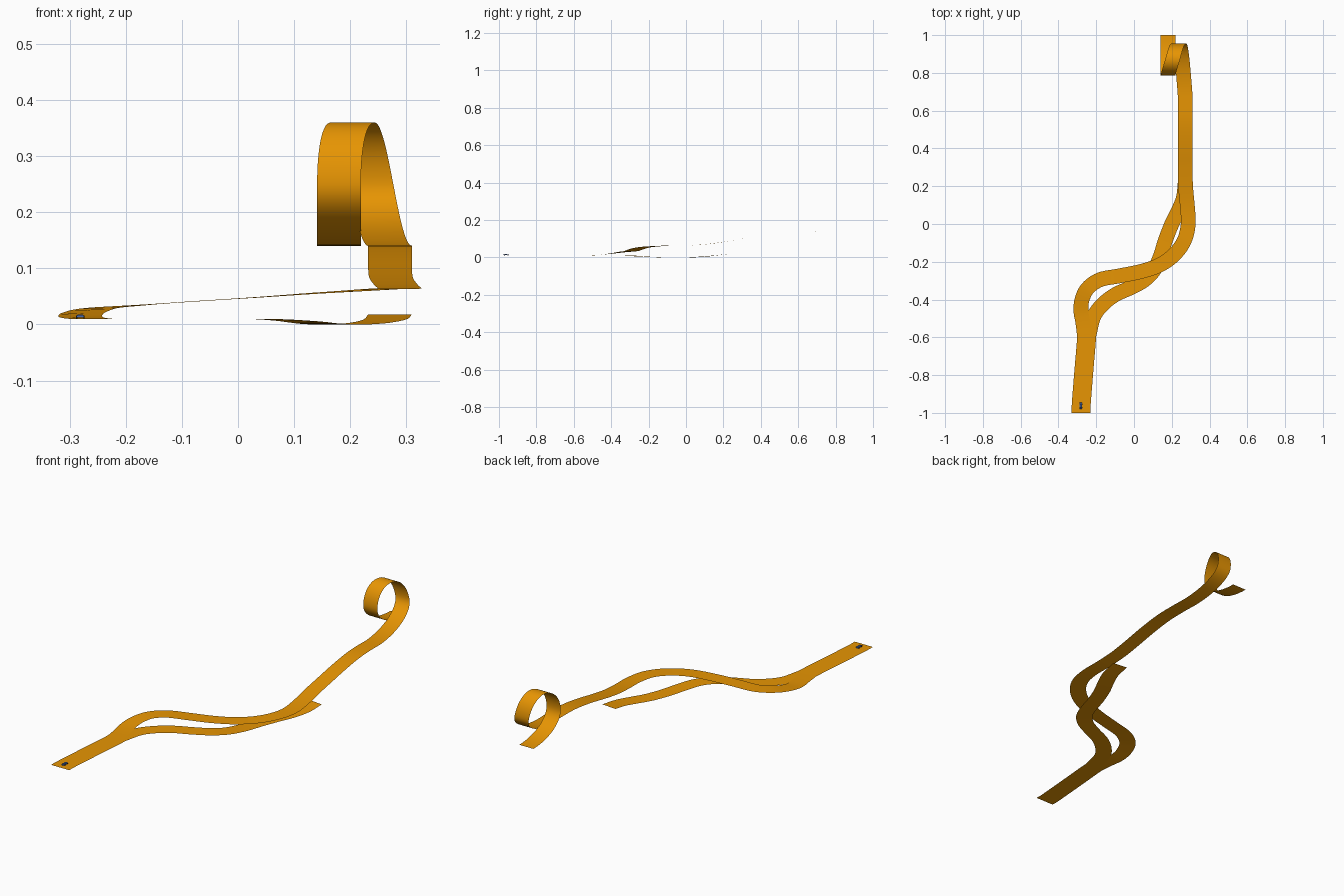
import bpy, bmesh, math
from mathutils import Vector

if "Cube" in bpy.data.objects:
    bpy.data.objects.remove(bpy.data.objects["Cube"])


def material(name, rgb):
    m = bpy.data.materials.new(name)
    m.diffuse_color = (*rgb, 1)
    m.use_nodes = True
    m.node_tree.nodes["Principled BSDF"].inputs["Base Color"].default_value = m.diffuse_color
    return m


ORANGE = material("track orange", (0.80, 0.30, 0.001))
BLUE = material("car blue", (0.06, 0.13, 0.38))
DARK = material("tyre black", (0.015, 0.015, 0.02))


def spline(pts, steps=6):
    """Smooth path through the points (Catmull-Rom)."""
    p = [Vector(q) for q in pts]
    p = [2 * p[0] - p[1]] + p + [2 * p[-1] - p[-2]]
    out = []
    for a, b, c, d in zip(p, p[1:], p[2:], p[3:]):
        for i in range(steps):
            t = i / steps
            out.append(0.5 * (2 * b + (c - a) * t + (2 * a - 5 * b + 4 * c - d) * t * t
                              + (3 * b - a - 3 * c + d) * t ** 3))
    return out + [p[-2]]


def add_mesh(name, bm, mats):
    me = bpy.data.meshes.new(name)
    bm.to_mesh(me)
    bm.free()
    for m in mats:
        me.materials.append(m)
    ob = bpy.data.objects.new(name, me)
    bpy.context.collection.objects.link(ob)
    return ob


def ribbon(name, path, width, sides=None):
    """Thin strip along a path; sides gives a fixed sideways direction per point."""
    bm = bmesh.new()
    rows = []
    for i, p in enumerate(path):
        if sides and sides[i]:
            s = sides[i]
        else:
            t = path[min(i + 1, len(path) - 1)] - path[max(i - 1, 0)]
            s = Vector((t.y, -t.x, 0)).normalized()
        rows.append([bm.verts.new(p - s * width / 2), bm.verts.new(p + s * width / 2)])
    for a, b in zip(rows, rows[1:]):
        f = bm.faces.new((a[0], a[1], b[1], b[0]))
        f.smooth = True
    return add_mesh(name, bm, [ORANGE])


# wide starting strip
ribbon("start_track", spline([(-.28, -1, .01), (-.279, -.95, .01), (-.264, -.76, .01), (-.253, -.63, .01),
                              (-.25, -.56, .01)]), .10)

# lower branch passing underneath
ribbon("lower_branch", spline([
    (-.239, -.59, .01), (-.213, -.49, .01), (-.165, -.425, .01), (-.10, -.375, .01), (-.02, -.338, .01),
    (.05, -.30, .0095), (.105, -.245, .006), (.14, -.17, .002), (.165, -.09, .0002), (.2, 0, .0002),
    (.235, .07, .003), (.262, .14, .009), (.271, .22, .018)]), .078)

# upper branch climbing to the loop
path = spline([
    (-.262, -.59, .01), (-.271, -.52, .011), (-.281, -.46, .014), (-.275, -.40, .021), (-.245, -.34, .029),
    (-.18, -.295, .034), (-.08, -.275, .041), (.03, -.253, .048), (.13, -.22, .055), (.21, -.165, .06),
    (.265, -.09, .0635), (.287, 0, .064), (.282, .1, .07), (.273, .2, .083), (.271, .3, .100),
    (.271, .4, .119), (.271, .5, .134), (.271, .58, .14), (.271, .68, .14)])
sides = [None] * len(path)

# corkscrew loop: long sweep in, tight over the top, sweep out
N = 56
for i in range(1, N + 1):
    u = i / N
    a = u * math.tau
    if u < .25:
        y = .68 + .275 * math.sin(a)
    elif u < .75:
        y = .87 + .085 * math.sin(a)
    else:
        y = 1 + .215 * math.sin(a)
    x = .271 - .133 * u if u < .5 else .18 + .0245 * (2 - 2 * u) ** 2
    if u > .75:
        x = .18
    elif u >= .5:
        x = .18 + .0245 * ((.75 - u) / .25) ** 2
    path.append(Vector((x, y, .25 - .11 * math.cos(a))))
    sides.append(Vector((1, 0, 0)))
ribbon("loop_branch", path, .078, sides)


# tiny car waiting at the start
def tapered_box(name, center, size, top, mat):
    bm = bmesh.new()
    bmesh.ops.create_cube(bm, size=1)
    for v in bm.verts:
        k = top if v.co.z > 0 else 1
        v.co = Vector((v.co.x * size[0] * k, v.co.y * size[1] * k, v.co.z * size[2])) + Vector(center)
    return add_mesh(name, bm, [mat])


CX, CY = -.281, -.962
tapered_box("car_body", (CX, CY, .0138), (.014, .033, .0036), .94, BLUE)
tapered_box("car_cabin", (CX, CY - .002, .0168), (.012, .016, .0026), .75, BLUE)
for sx in (-1, 1):
    for sy in (-1, 1):
        bpy.ops.mesh.primitive_cylinder_add(vertices=12, radius=.003, depth=.0025,
                                            location=(CX + sx * .0066, CY + sy * .0095, .0132),
                                            rotation=(0, math.pi / 2, 0))
        w = bpy.context.object
        w.name = "car_wheel"
        w.data.materials.append(DARK)
